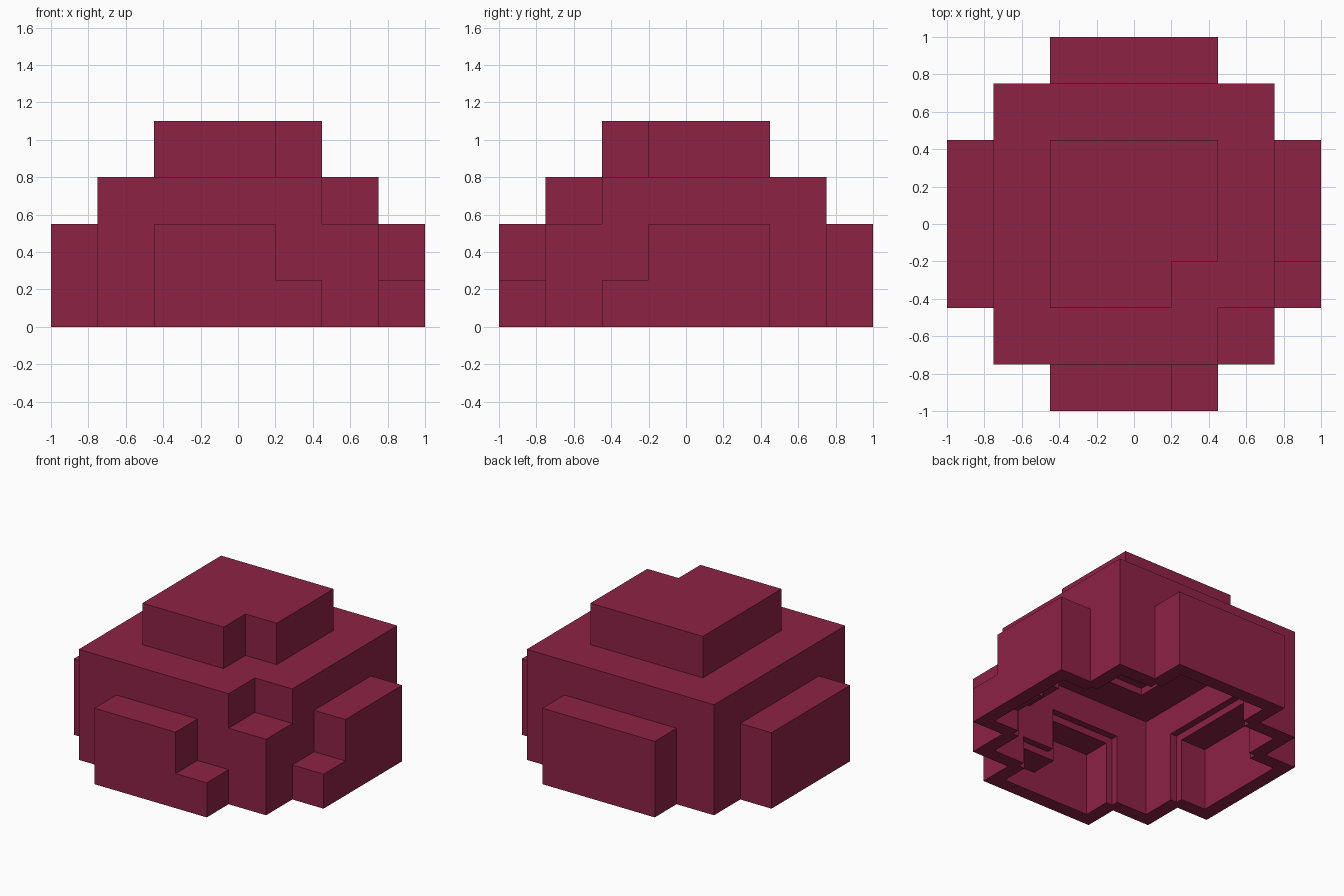
import bpy, bmesh

if "Cube" in bpy.data.objects:
    bpy.data.objects.remove(bpy.data.objects["Cube"])

# Outline sizes: (low corner, high corner, cut-away low corner measured as x, -y, z)
CORE = ((-.75, -.75, 0), (.75, .75, .8), (.45, .45, .55))
PLATES = [
    ((-.45, -1, 0), (.45, -.5, .55), (.2, -9, .25)),    # front
    ((.5, -.45, 0), (1, .45, .55), (-9, .2, .25)),      # right
    ((-.45, .5, 0), (.45, 1, .55), None),               # back
    ((-1, -.45, 0), (-.5, .45, .55), None),             # left
    ((-.45, -.45, .5), (.45, .45, 1.1), (.2, .2, -9)),  # top
]


def inside(p, part, inset):
    """Is the point inside the notched box after shrinking it by inset?"""
    lo, hi, notch = part
    for i in range(3):
        low = lo[i] + (inset if lo[i] else 0)      # underside stays open
        if not low < p[i] < hi[i] - inset:
            return False
    if notch:
        q = (p[0], -p[1], p[2])
        if all(q[i] > notch[i] - inset for i in range(3)):
            return False
    return True


def in_plates(p, inset):
    return any(inside(p, s, inset) for s in PLATES)


def solid(p):
    """Outer body minus the hollow, with a small step around each pocket."""
    if not (inside(p, CORE, 0) or in_plates(p, 0)):
        return False
    hollow = (inside(p, CORE, .1) or in_plates(p, .1)
              or (inside(p, CORE, .05) and in_plates(p, .05)))
    return not hollow


# Grid planes where any surface can lie
half = [.1, .15, .2, .35, .4, .45, .65, .7, .75, .9, 1]
side = [-v for v in reversed(half)] + half
axes = [side, side, [0, .15, .2, .25, .45, .5, .55, .7, .75, .8, 1, 1.1]]
dims = [len(a) - 1 for a in axes]


def cell(c):
    if any(c[i] < 0 or c[i] >= dims[i] for i in range(3)):
        return False
    return solid([(axes[i][c[i]] + axes[i][c[i] + 1]) / 2 for i in range(3)])


filled = {(i, j, k) for i in range(dims[0]) for j in range(dims[1])
          for k in range(dims[2]) if cell((i, j, k))}

# Skin every exposed cell side
bm = bmesh.new()
verts = {}


def vert(key):
    if key not in verts:
        verts[key] = bm.verts.new([axes[i][key[i]] for i in range(3)])
    return verts[key]


for c in filled:
    for a in range(3):
        b, d = (a + 1) % 3, (a + 2) % 3
        for s in (0, 1):
            n = list(c)
            n[a] += 1 if s else -1
            if tuple(n) in filled:
                continue
            loop = []
            for u, v in ((0, 0), (1, 0), (1, 1), (0, 1)):
                k = list(c)
                k[a] += s
                k[b] += u
                k[d] += v
                loop.append(vert(tuple(k)))
            bm.faces.new(loop if s else loop[::-1])

# Merge flat areas into clean faces
bmesh.ops.dissolve_limit(bm, angle_limit=.01, verts=bm.verts, edges=bm.edges)

mesh = bpy.data.meshes.new("stepped_shell")
bm.to_mesh(mesh)
bm.free()
shell = bpy.data.objects.new("stepped_shell", mesh)
bpy.context.collection.objects.link(shell)

paint = bpy.data.materials.new("dark_crimson")
paint.diffuse_color = (.27, .016, .06, 1)
paint.use_nodes = True
paint.node_tree.nodes["Principled BSDF"].inputs["Base Color"].default_value = paint.diffuse_color
mesh.materials.append(paint)
